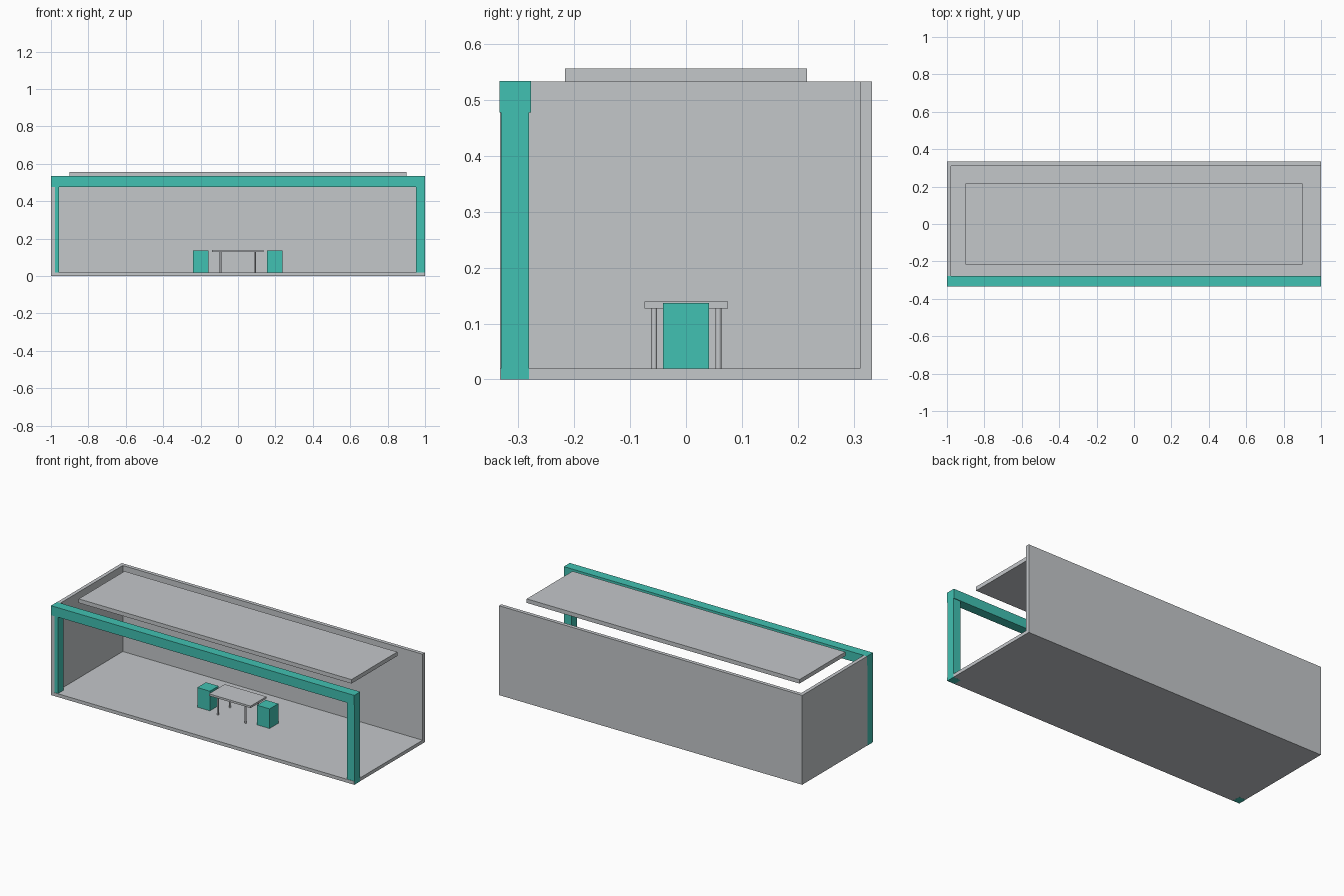
import bpy
import math

if "Cube" in bpy.data.objects:
    bpy.data.objects.remove(bpy.data.objects["Cube"])


def material(name, rgb):
    m = bpy.data.materials.new(name)
    m.diffuse_color = (*rgb, 1)
    m.use_nodes = True
    m.node_tree.nodes["Principled BSDF"].inputs["Base Color"].default_value = m.diffuse_color
    return m


GREY = material("pale grey", (0.55, 0.57, 0.59))
TEAL = material("teal", (0.053, 0.533, 0.445))


def box(name, x, y, z, mat):
    """Box from (low, high) extents on each axis."""
    bpy.ops.mesh.primitive_cube_add(size=1)
    ob = bpy.context.object
    ob.name = name
    for v in ob.data.vertices:
        v.co = [lo if c < 0 else hi for c, (lo, hi) in zip(v.co, (x, y, z))]
    ob.data.materials.append(mat)
    return ob


E = 0.0005  # small lift that keeps the frame proud of the flush walls
FLOOR = 0.02

# Room shell: floor, back wall, left wall; front and right side are open
box("floor", (-1, 1), (-0.333, 0.333), (0, FLOOR), GREY)
box("back_wall", (-1, 1), (0.311, 0.333), (FLOOR, 0.533), GREY)
box("left_wall", (-1, -0.978), (-0.333, 0.311), (FLOOR, 0.533), GREY)

# Floating roof panel
box("roof_panel", (-0.9, 0.9), (-0.216, 0.216), (0.532, 0.556), GREY)

# Front frame: beam on two posts
box("front_beam", (-1 - E, 1 + E), (-0.333 - E, -0.277), (0.477, 0.533 + E), TEAL)
box("left_post", (-1 - E, -0.956), (-0.331, -0.281), (-E, 0.477), TEAL)
box("right_post", (0.951, 1 + E), (-0.331, -0.281), (-E, 0.477), TEAL)

# Table
box("table_top", (-0.14, 0.135), (-0.074, 0.075), (0.127, 0.139), GREY)
for x in (-0.093, 0.09):
    for y in (-0.057, 0.058):
        bpy.ops.mesh.primitive_cylinder_add(
            vertices=24, radius=0.0055, depth=0.127 - FLOOR,
            location=(x, y, (0.127 + FLOOR) / 2))
        leg = bpy.context.object
        leg.name = "table_leg"
        leg.data.materials.append(GREY)
        bpy.ops.object.shade_smooth_by_angle(angle=math.radians(30))

# Block seats at both ends of the table
box("left_seat", (-0.24, -0.157), (-0.041, 0.041), (FLOOR, 0.137), TEAL)
box("right_seat", (0.154, 0.237), (-0.041, 0.041), (FLOOR, 0.137), TEAL)
